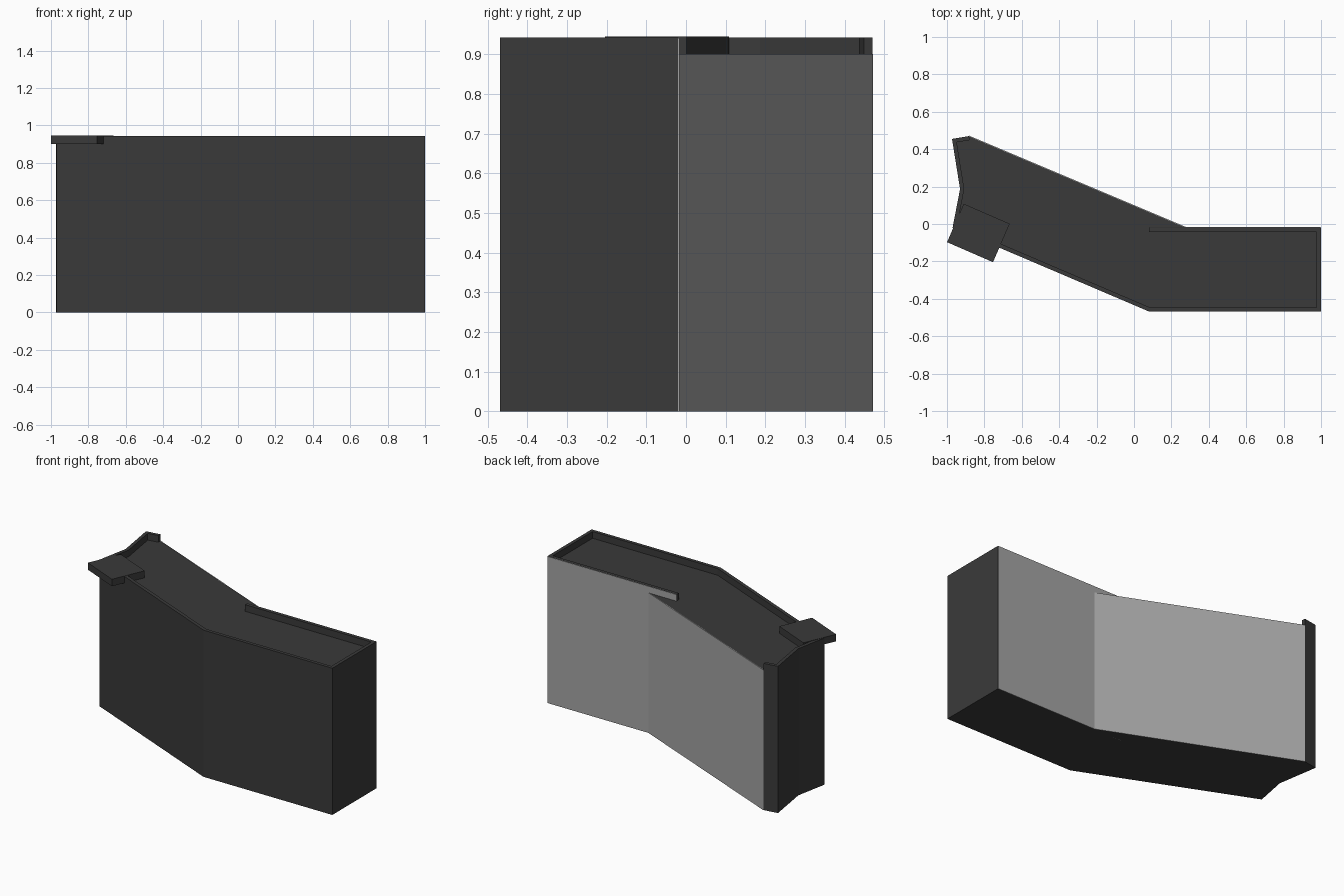
import bpy, bmesh, math
from mathutils import Vector

if "Cube" in bpy.data.objects:
    bpy.data.objects.remove(bpy.data.objects["Cube"])

ROOF, TOP = 0.9, 0.943


def material(name, value):
    m = bpy.data.materials.new(name)
    m.diffuse_color = (value, value, value, 1)
    m.use_nodes = True
    m.node_tree.nodes["Principled BSDF"].inputs["Base Color"].default_value = m.diffuse_color
    return m


dark = material("dark_grey", 0.042)
light = material("light_grey", 0.376)


def prism(name, pts, z0, z1, mat):
    """Extrude a flat outline from z0 up to z1."""
    bm = bmesh.new()
    face = bm.faces.new([bm.verts.new((x, y, z0)) for x, y in pts])
    new = bmesh.ops.extrude_face_region(bm, geom=[face])["geom"]
    bmesh.ops.translate(bm, vec=(0, 0, z1 - z0),
                        verts=[v for v in new if isinstance(v, bmesh.types.BMVert)])
    bmesh.ops.recalc_face_normals(bm, faces=bm.faces)
    me = bpy.data.meshes.new(name)
    bm.to_mesh(me)
    bm.free()
    me.materials.append(mat)
    ob = bpy.data.objects.new(name, me)
    bpy.context.collection.objects.link(ob)
    return ob


def inset(path, t):
    """Offset an open path to its left by t with mitred corners."""
    p = [Vector(q) for q in path]
    n = [Vector((-(b - a).y, (b - a).x)).normalized() for a, b in zip(p, p[1:])]
    out = []
    for i, q in enumerate(p):
        a, b = n[max(i - 1, 0)], n[min(i, len(n) - 1)]
        out.append(q + (a + b) * t / (1 + a.dot(b)))
    return [tuple(q) for q in out]


def strip(name, path, t, z0, z1, mat):
    return prism(name, path + inset(path, t)[::-1], z0, z1, mat)


# Main bent body up to the roof deck
left_end = [(-0.882, 0.47), (-0.973, 0.455), (-0.93, 0.187), (-0.97, -0.02)]
front = [(0.083, -0.469), (0.999, -0.469), (0.999, -0.02)]
prism("body", left_end + front + [(0.28, -0.02)], 0, ROOF, dark)

# Raised rim, running past the bend at the back
strip("parapet", left_end + front + [(0.08, -0.02)], 0.022, ROOF, TOP, dark)

# Light back walls
strip("back_wall_right", [(0.996, -0.017), (0.08, -0.017)], 0.004, 0, TOP - 0.001, light)
strip("back_wall_wing", [(0.285, -0.019), (-0.881, 0.472)], 0.004, 0, ROOF + 0.001, light)

# Overhanging square slab at the wing corner
a = math.radians(-23.5)
ux, uy = Vector((math.cos(a), math.sin(a))), Vector((-math.sin(a), math.cos(a)))
c = Vector((-0.832, -0.048))
prism("corner_slab", [tuple(c + ux * sx * 0.134 + uy * sy * 0.112)
                      for sx, sy in ((-1, -1), (1, -1), (1, 1), (-1, 1))],
      ROOF, TOP + 0.002, dark)
